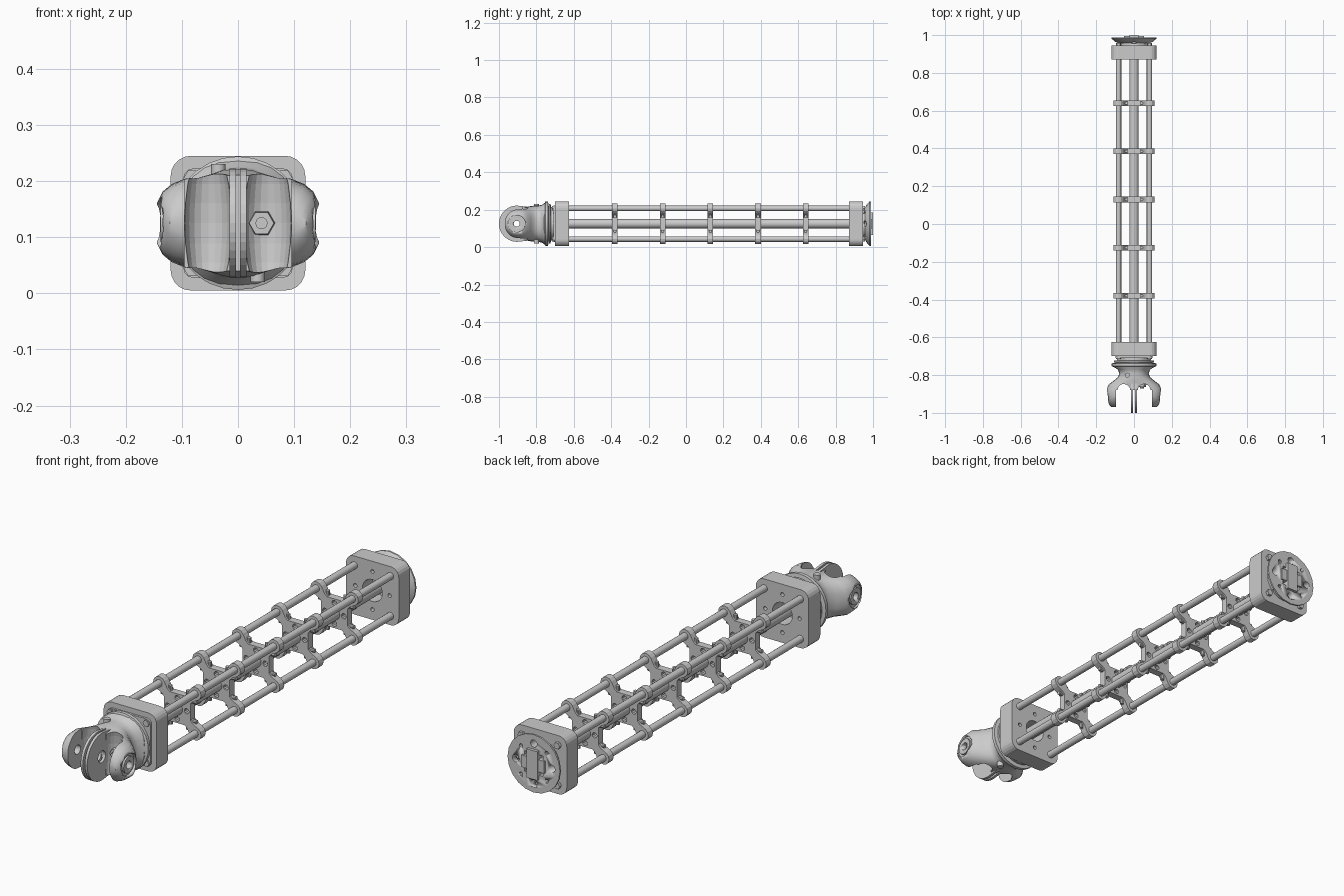
import bpy, bmesh
from math import sin, cos, pi, radians, sqrt
from mathutils import Matrix, Vector

if "Cube" in bpy.data.objects:
    bpy.data.objects.remove(bpy.data.objects["Cube"])

ZC = 0.125      # height of the long axis
ROD = 0.082     # rod offset from the axis
HINGE_Y = -0.905


def finish(name, bm, smooth=None):
    bmesh.ops.recalc_face_normals(bm, faces=bm.faces)
    me = bpy.data.meshes.new(name)
    bm.to_mesh(me)
    bm.free()
    ob = bpy.data.objects.new(name, me)
    bpy.context.collection.objects.link(ob)
    if smooth:
        bpy.ops.object.select_all(action='DESELECT')
        ob.select_set(True)
        bpy.context.view_layer.objects.active = ob
        bpy.ops.object.shade_smooth_by_angle(angle=radians(smooth))
    return ob


def loft(name, rings, smooth=None):
    """Skin a list of equal-length point rings and cap both ends."""
    bm = bmesh.new()
    vs = [[bm.verts.new(p) for p in r] for r in rings]
    n = len(vs[0])
    for a, b in zip(vs, vs[1:]):
        for i in range(n):
            bm.faces.new((a[i], a[(i + 1) % n], b[(i + 1) % n], b[i]))
    bm.faces.new(vs[0])
    bm.faces.new(vs[-1])
    return finish(name, bm, smooth)


def extrude(name, pts, y0, y1):
    """Extrude an axis-centred x/z profile along y."""
    return loft(name, [[(x, y, ZC + z) for x, z in pts] for y in (y0, y1)])


def turned(name, profile, n=32, x=0, z=0, smooth=35):
    """Round part about the y direction from (y, radius) pairs."""
    return loft(name, [[(x + r * cos(2 * pi * i / n), y, ZC + z + r * sin(2 * pi * i / n))
                        for i in range(n)] for y, r in profile], smooth)


def cyl(name, c, r, length, axis, n=20, smooth=35):
    rot = Vector((0, 0, 1)).rotation_difference(Vector(axis)).to_matrix().to_4x4()
    bm = bmesh.new()
    bmesh.ops.create_cone(bm, cap_ends=True, segments=n, radius1=r, radius2=r, depth=length,
                          matrix=Matrix.Translation(c) @ rot)
    return finish(name, bm, smooth)


def box(name, c, s):
    bm = bmesh.new()
    bmesh.ops.create_cube(bm, size=1, matrix=Matrix.Translation(c) @ Matrix.Diagonal((*s, 1)))
    return finish(name, bm)


def cut(ob, cutters):
    for c in cutters:
        m = ob.modifiers.new('cut', 'BOOLEAN')
        m.object, m.operation, m.solver = c, 'DIFFERENCE', 'EXACT'
        bpy.context.view_layer.objects.active = ob
        bpy.ops.object.modifier_apply(modifier=m.name)
        bpy.data.objects.remove(c, do_unlink=True)


def rounded_square(h, r, seg=5):
    pts = []
    for k in range(4):
        a0 = k * pi / 2
        cx, cz = [(1, 1), (-1, 1), (-1, -1), (1, -1)][k]
        for i in range(seg + 1):
            a = a0 + i / seg * pi / 2
            pts.append((cx * (h - r) + r * cos(a), cz * (h - r) + r * sin(a)))
    return pts


CORNERS = [(ROD * sx, ROD * sz) for sx in (1, -1) for sz in (1, -1)]
AXES = [(1, 0), (0, 1), (-1, 0), (0, -1)]

# End plates with a central bore and screw holes
for name, y0, y1 in (('front_plate', -0.70, -0.625), ('back_plate', 0.872, 0.945)):
    plate = extrude(name, rounded_square(0.12, 0.036), y0, y1)
    mid = (y0 + y1) / 2
    cut(plate, [cyl('bore', (0, mid, ZC), 0.045, 0.2, (0, 1, 0), 28)] +
        [cyl('hole', (0.078 * a, mid, ZC + 0.078 * b), 0.008, 0.2, (0, 1, 0), 12) for a, b in AXES])

# Four long corner rods and the central tube
for x, z in CORNERS:
    turned('corner_rod', [(-0.64, 0.0145), (0.89, 0.0145)], 16, x, z)
turned('central_tube', [(-0.70, 0.025), (0.945, 0.025)], 20)

# Rod spacers: round corner bosses joined by inset sides
outline = []
for k in range(4):
    rot = Matrix.Rotation(k * pi / 2, 2)
    pts = [(ROD + 0.027 * cos(radians(a)), ROD + 0.027 * sin(radians(a)))
           for a in range(-60, 151, 30)]
    pts += [(0.045, 0.070), (0.034, 0.060), (-0.034, 0.060), (-0.045, 0.070)]
    outline += [tuple(rot @ Vector(p)) for p in pts]
for i in range(5):
    y = -0.38 + i * 0.255
    spacer = extrude('rod_spacer', outline, y - 0.015, y + 0.015)
    cut(spacer, [cyl('window', (0.043 * a, y, ZC + 0.043 * b), 0.011, 0.1, (0, 1, 0), 10)
                 for a, b in AXES])
    for a, b in AXES:
        for s in (-0.04, 0.04):
            c = (a * 0.065 + b * s, y, ZC + b * 0.065 + a * s)
            cyl('spacer_screw', c, 0.008, 0.03, (a, 0, b), 10)

# Corner bolts on the outer faces of both plates
for x, z in CORNERS:
    turned('front_bolt', [(-0.716, 0.014), (-0.69, 0.014)], 6, x, z, None)
    turned('back_bolt', [(0.94, 0.014), (0.957, 0.014)], 6, x, z, None)

# Back coupling: neck, flared flange and stepped cross hub
flange = turned('back_flange', [(0.935, 0.088), (0.958, 0.088), (0.965, 0.100), (0.981, 0.119),
                                (0.988, 0.119), (0.988, 0.100)], 20)
cut(flange,
    [cyl('hole', (0.082 * a, 0.98, ZC + 0.082 * b), 0.015, 0.05, (0, 1, 0), 14) for a, b in AXES] +
    [cyl('hole', (0.058 * a, 0.98, ZC + 0.058 * b), 0.008, 0.05, (0, 1, 0), 10)
     for a in (1, -1) for b in (1, -1)] +
    [box('pocket', (0, 0.985, ZC), (0.084, 0.04, 0.084))])
box('hub_cross_tall', (0, 0.98, ZC), (0.05, 0.04, 0.118))
box('hub_cross_wide', (0, 0.977, ZC), (0.105, 0.036, 0.05))

# Front coupling: square pad, neck and grooved flange
extrude('front_pad', rounded_square(0.098, 0.02, 3), -0.709, -0.695)
turned('front_collar', [(-0.70, 0.09), (-0.722, 0.09), (-0.724, 0.106), (-0.732, 0.106),
                        (-0.734, 0.095), (-0.738, 0.119), (-0.752, 0.119), (-0.758, 0.105)], 28)

# Hinge fork: lofted body narrowing to a waist and widening into two cheeks
sections = [(-0.745, .110, .114), (-0.758, .106, .110), (-0.77, .086, .101), (-0.79, .078, .097),
            (-0.81, .084, .097), (-0.83, .108, .094), (-0.85, .134, .090), (-0.875, .147, .086)]
for a in range(0, 90, 15):
    sections.append((HINGE_Y - 0.066 * sin(radians(a)), .147 - .027 * sin(radians(a)) ** 2,
                     .083 * cos(radians(a))))
rings = []
for y, rx, rz in sections:
    e = 0.62 if y < -0.86 else 0.85     # squarer section near the cheeks
    ring = []
    for i in range(24):
        c, s = cos(2 * pi * i / 24), sin(2 * pi * i / 24)
        ring.append((rx * abs(c) ** e * (1 if c > 0 else -1), y,
                     ZC + rz * abs(s) ** e * (1 if s > 0 else -1)))
    rings.append(ring)
fork = loft('hinge_fork', rings, 40)
cutters = [box('slot', (0, -0.99, ZC), (0.19, 0.22, 0.4))]
for s in (1, -1):
    bm = bmesh.new()
    bmesh.ops.create_uvsphere(bm, u_segments=20, v_segments=12, radius=1,
                              matrix=Matrix.Translation((s * 0.053, -0.88, ZC)) @
                              Matrix.Diagonal((0.042, 0.042, 0.14, 1)))
    cutters.append(finish('bowl', bm))
    cutters.append(cyl('recess', (s * 0.16, HINGE_Y, ZC), 0.045, 0.06, (1, 0, 0), 20))
cutters.append(cyl('pin_hole', (0, HINGE_Y, ZC), 0.019, 0.5, (1, 0, 0), 16))
cut(fork, cutters)

# Twin centre fins of the hinge, each a disc running back into the body
R = 0.097
fin = [(-1 + R + R * cos(radians(a)), R * sin(radians(a))) for a in range(90, 271, 10)]
fin += [(-0.80, -0.085), (-0.80, 0.085)]
for s in (1, -1):
    f = loft('centre_fin', [[(s * x, y, ZC + z) for y, z in fin] for x in (0.004, 0.015)])
    cut(f, [cyl('pin_hole', (0, HINGE_Y, ZC), 0.024, 0.1, (1, 0, 0), 18)])
box('fin_web', (0, -0.825, ZC), (0.02, 0.06, 0.17))

# Washers inside the cheek recesses
for s in (1, -1):
    w = cyl('hinge_washer', (s * 0.128, HINGE_Y, ZC), 0.034, 0.02, (1, 0, 0), 20)
    cut(w, [cyl('pin_hole', (s * 0.128, HINGE_Y, ZC), 0.016, 0.1, (1, 0, 0), 14)])

# Nut at the bottom of the right bowl and screws on the waist
turned('bowl_nut', [(-0.862, 0.022), (-0.82, 0.026)], 6, 0.042, 0, None)
turned('bowl_nut_tip', [(-0.872, 0.011), (-0.86, 0.011)], 10, 0.042, 0)
for s in (1, -1):
    cyl('waist_screw', (-s * 0.035, -0.80, ZC + s * 0.09), 0.013, 0.03, (0, 0, 1), 12)
